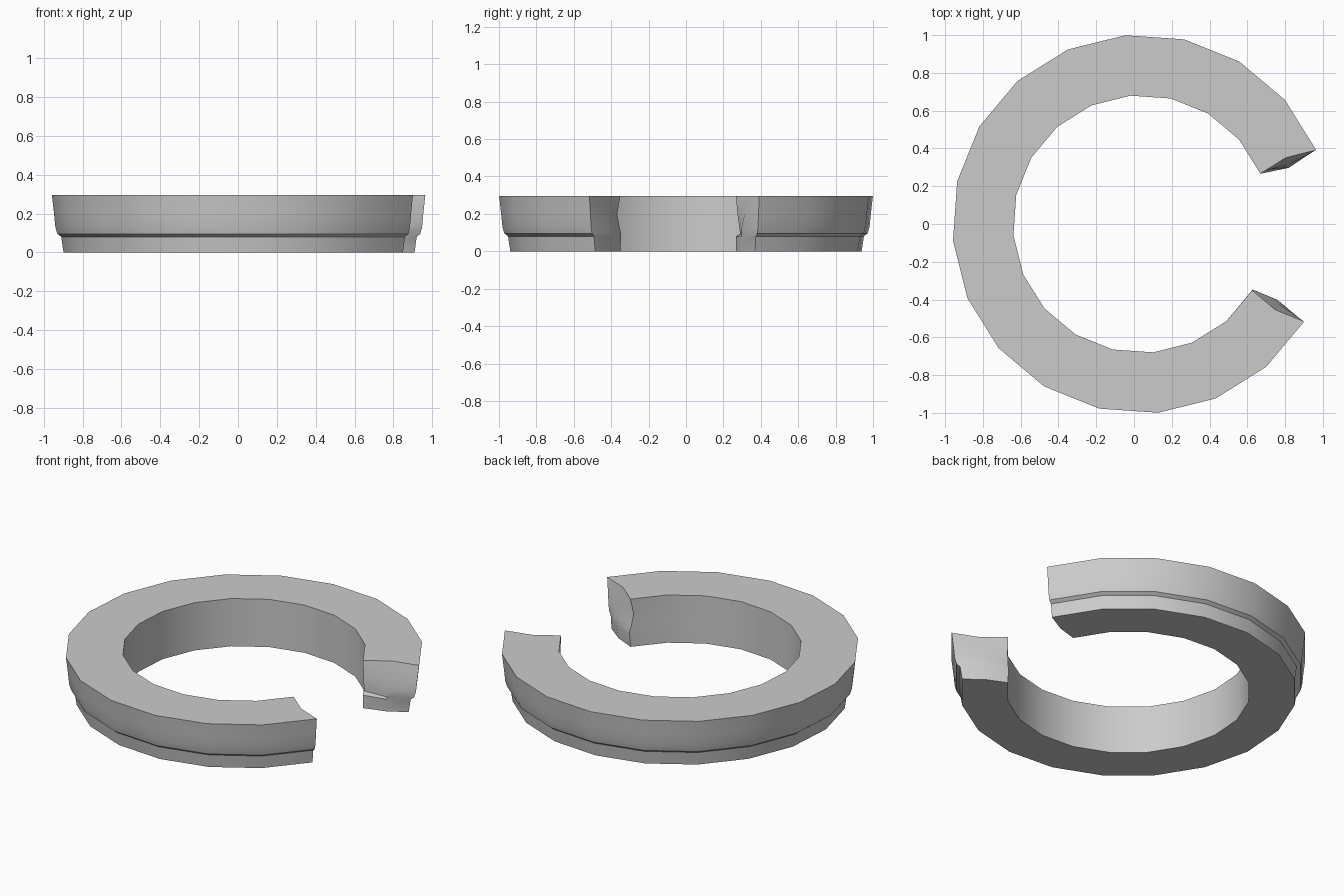
import bpy, bmesh
from math import sin, cos, radians
from mathutils import Vector

if "Cube" in bpy.data.objects:
    bpy.data.objects.remove(bpy.data.objects["Cube"])

CX, INNER = 0.041, 0.682
START, STEP, COUNT = 23, 18, 18          # 20-sided ring with two sides missing

# Outer wall profile: (height, radius)
PROFILE = [(0, .943), (.08, .955), (.095, .975), (.13, .985), (.2, .992), (.295, 1.003)]

# Broken ends: push into the gap at each height for inner, middle, outer columns
END_A = [(0, .015, 0), (0, .025, 0), (-.025, .03, 0), (-.02, .03, 0), (-.01, .015, 0), (0, -.025, 0)]
END_B = [(0, .015, 0), (.005, .025, 0), (.005, .025, 0), (-.005, .02, 0), (-.02, .01, 0), (0, -.025, 0)]

bm = bmesh.new()


def section(index):
    """Grid of vertices [height][column] for one radial slice."""
    a = radians(START + STEP * index)
    out, tan = Vector((cos(a), sin(a), 0)), Vector((-sin(a), cos(a), 0))
    ends = {0: (END_A, -1), COUNT - 1: (END_B, 1)}
    grid = []
    for k, (z, r) in enumerate(PROFILE):
        row = []
        for c, rad in enumerate((INNER, (INNER + r) / 2, r)):
            p = Vector((CX, 0, z)) + out * rad
            if index in ends:
                table, sign = ends[index]
                p += tan * sign * table[k][c]
            row.append(p)
        grid.append(row)
    return grid


# Ring walls, top and bottom
top = len(PROFILE) - 1
loop = ([(k, 0) for k in range(top + 1)] + [(top, 1)]
        + [(k, 2) for k in range(top, -1, -1)] + [(0, 1)])
slices = []
for i in range(COUNT):
    grid = section(i)
    full = i in (0, COUNT - 1)
    slices.append({(k, c): bm.verts.new(grid[k][c])
                   for k in range(top + 1) for c in range(3)
                   if full or (k, c) in loop})
for s, t in zip(slices, slices[1:]):
    for p, q in zip(loop, loop[1:] + loop[:1]):
        bm.faces.new((s[p], s[q], t[q], t[p]))

# Rough end caps
for s in (slices[0], slices[-1]):
    for k in range(top):
        for c in range(2):
            bm.faces.new((s[k, c], s[k, c + 1], s[k + 1, c + 1], s[k + 1, c]))

bmesh.ops.recalc_face_normals(bm, faces=bm.faces)
mesh = bpy.data.meshes.new("broken_ring")
bm.to_mesh(mesh)
bm.free()
ring = bpy.data.objects.new("broken_ring", mesh)
bpy.context.collection.objects.link(ring)
bpy.context.view_layer.objects.active = ring
ring.select_set(True)
bpy.ops.object.shade_smooth_by_angle(angle=radians(30))
